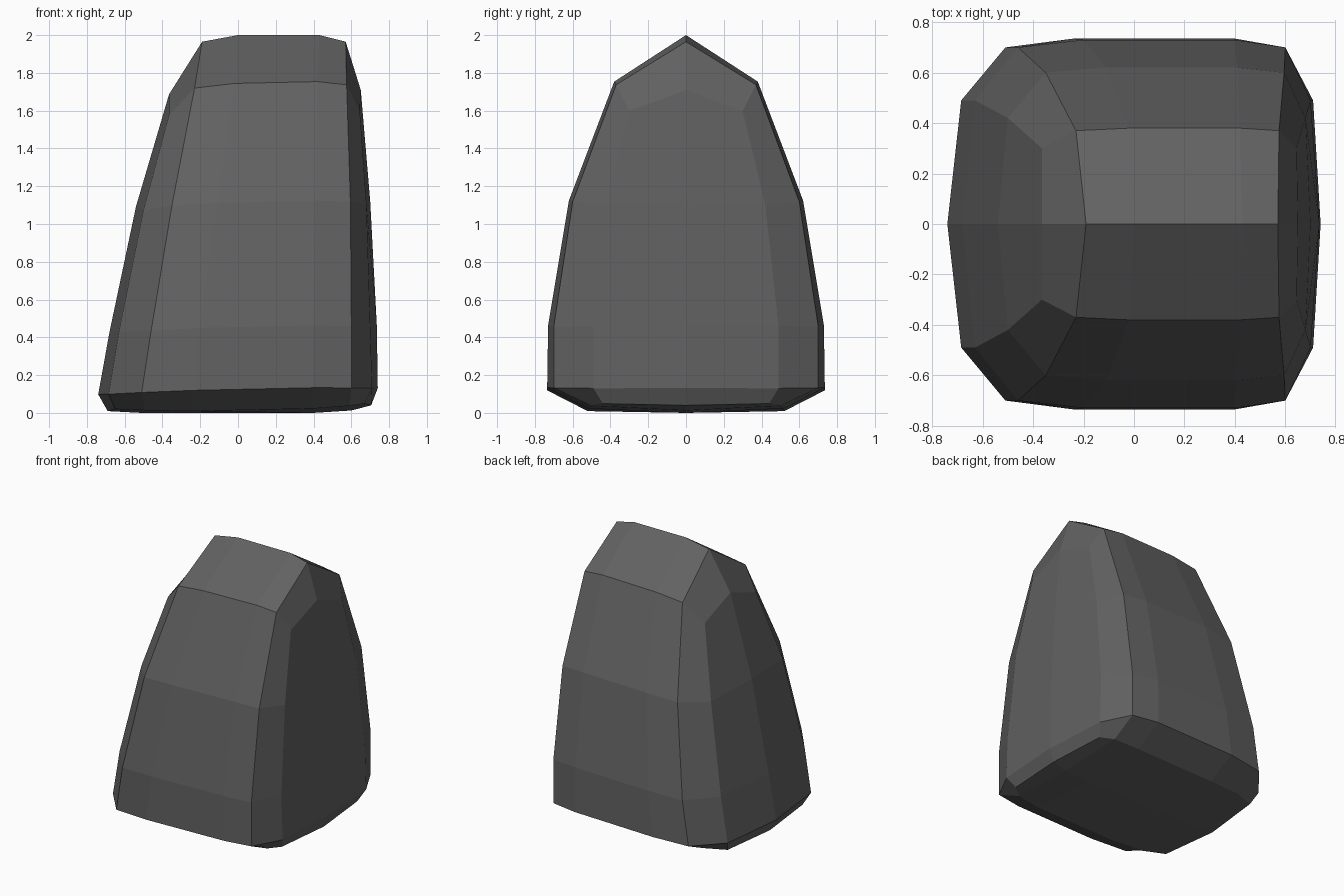
import bpy
import bmesh

default_cube = bpy.data.objects.get("Cube")
if default_cube:
    bpy.data.objects.remove(default_cube, do_unlink=True)


def make_material(name, colour):
    material = bpy.data.materials.new(name)
    material.use_nodes = True
    material.diffuse_color = colour
    for node in material.node_tree.nodes:
        if node.type == 'BSDF_PRINCIPLED':
            node.inputs["Base Color"].default_value = colour
            node.inputs["Roughness"].default_value = 0.9
    return material


# Half profiles from the ridge, down the face, to the middle of the underside
FACE = dict(depth=(0, .38, .62, .73, .735, .52, 0),
            height=(2, 1.76, 1.13, .47, .14, .03, 0))
BEVEL = dict(depth=(0, .37, .6, .7, .7, .5, 0),
             height=(1.965, 1.74, 1.12, .46, .135, .04, .015))
SIDE = dict(depth=(0, .3, .42, .49, .49, .44, 0),
            height=(1.71, 1.6, 1.1, .46, .13, .05, .04))
CENTRE = dict(depth=(0,) * 7,
              height=(1.71, 1.71, 1.12, .46, .13, .04, .04))

# Cross-sections from the leaning side to the steep side
sections = [
    (CENTRE, (-.365, -.365, -.54, -.68, -.74, -.69, -.69)),
    (SIDE, (-.365, -.365, -.5, -.63, -.685, -.65, -.69)),
    (BEVEL, (-.19, -.23, -.35, -.46, -.51, -.49, -.51)),
    (FACE, (0, -.02, -.11, -.2, -.24, -.24, -.24)),
    (FACE, (.43, .42, .41, .4, .4, .4, .4)),
    (BEVEL, (.57, .575, .595, .6, .6, .59, .6)),
    (SIDE, (.65, .645, .68, .7, .71, .67, .705)),
    (CENTRE, (.65, .65, .7, .735, .74, .705, .705)),
]


def settle(x, z):
    """Tilt the layers slightly towards the leaning side."""
    return z if z > 1.8 else max(0, z + .022 * (x - .7))


# Loft one half, merge the collapsed side centres, then mirror front to back
bm = bmesh.new()
rows = []
for profile, across in sections:
    rows.append([bm.verts.new((x, y, settle(x, z)))
                 for x, y, z in zip(across, profile["depth"], profile["height"])])
for row, next_row in zip(rows, rows[1:]):
    for j in range(len(row) - 1):
        bm.faces.new((row[j], row[j + 1], next_row[j + 1], next_row[j]))
bmesh.ops.remove_doubles(bm, verts=bm.verts[:], dist=.001)
bmesh.ops.mirror(bm, geom=bm.verts[:] + bm.edges[:] + bm.faces[:],
                 axis='Y', merge_dist=.001)
bmesh.ops.recalc_face_normals(bm, faces=bm.faces[:])

mesh = bpy.data.meshes.new("rock")
bm.to_mesh(mesh)
bm.free()
mesh.materials.append(make_material("dark grey stone", (.12, .12, .12, 1)))
rock = bpy.data.objects.new("rock", mesh)
bpy.context.collection.objects.link(rock)
